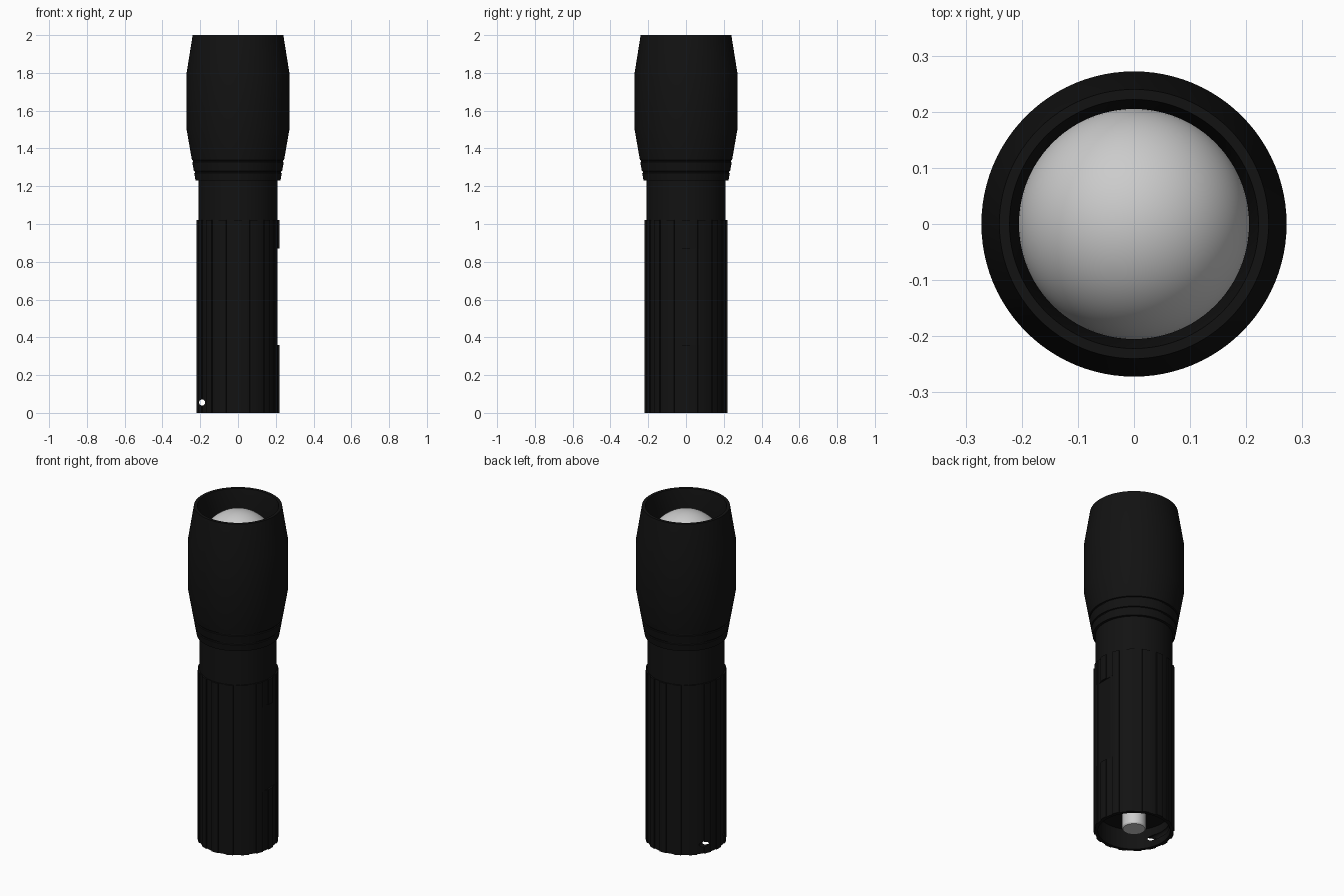
import bpy, bmesh
from math import sin, cos, pi

if "Cube" in bpy.data.objects:
    bpy.data.objects.remove(bpy.data.objects["Cube"])

black = bpy.data.materials.new("black_metal")
black.diffuse_color = (0.006, 0.006, 0.006, 1)
black.use_nodes = True
black.node_tree.nodes["Principled BSDF"].inputs["Base Color"].default_value = black.diffuse_color


def finish(name, bm, mat=None, angle=25):
    bmesh.ops.remove_doubles(bm, verts=bm.verts, dist=1e-5)
    bmesh.ops.recalc_face_normals(bm, faces=bm.faces)
    me = bpy.data.meshes.new(name)
    bm.to_mesh(me)
    bm.free()
    ob = bpy.data.objects.new(name, me)
    bpy.context.collection.objects.link(ob)
    if mat:
        me.materials.append(mat)
    smooth(ob, angle)
    return ob


def smooth(ob, angle):
    bpy.ops.object.select_all(action='DESELECT')
    ob.select_set(True)
    bpy.context.view_layer.objects.active = ob
    bpy.ops.object.shade_smooth_by_angle(angle=angle * pi / 180)


def lathe(name, profile, mat=None, closed=False, n=96):
    """Spin (radius, z) points around the z axis."""
    bm = bmesh.new()
    vs = [bm.verts.new((r, 0, z)) for r, z in profile]
    pairs = list(zip(vs, vs[1:])) + ([(vs[-1], vs[0])] if closed else [])
    es = [bm.edges.new(p) for p in pairs]
    bmesh.ops.spin(bm, geom=vs + es, cent=(0, 0, 0), axis=(0, 0, 1),
                   angle=2 * pi, steps=n, use_merge=True)
    return finish(name, bm, mat)


def cut(ob, cutter):
    m = ob.modifiers.new("cut", 'BOOLEAN')
    m.operation = 'DIFFERENCE'
    m.solver = 'EXACT'
    m.object = cutter
    cutter.hide_render = True
    bpy.context.view_layer.objects.active = ob
    bpy.ops.object.modifier_apply(modifier=m.name)
    bpy.data.objects.remove(cutter)


# Head: flared bezel with two thin grooves and an open front
def taper(z):
    return 0.225 + (z - 1.23) / 0.27 * 0.047


head = [(0.2, 1.23), (0.225, 1.23)]
for z in (1.275, 1.333):
    head += [(taper(z - .005), z - .005), (taper(z) - .006, z - .003),
             (taper(z) - .006, z + .003), (taper(z + .005), z + .005)]
head += [(0.272, 1.5), (0.272, 1.8), (0.24, 2.0), (0.222, 2.0),
         (0.205, 1.9), (0.205, 1.75), (0.2, 1.75)]
lathe("head", head, black, closed=True)

# Domed lens
lathe("lens", [(0, 1.74), (0.206, 1.74)] +
      [(0.206 * cos(a * pi / 40), 1.76 + 0.206 * sin(a * pi / 40)) for a in range(21)])

# Neck between barrel and head
lathe("neck", [(0, 1.0), (0.21, 1.0), (0.21, 1.26), (0, 1.26)], black)

# Barrel: shallow lengthwise grooves around a round section
bm = bmesh.new()
ribs, per = 16, 8
ring = []
for i in range(ribs):
    for j in range(per + 1):
        groove = j > per // 2
        for r in ([0.22, 0.214] if j == per // 2 else [0.214, 0.22] if j == per
                  else [0.214 if groove else 0.22]):
            if j == 0:
                continue
            a = (i + (j - per / 4) / per) * 2 * pi / ribs
            ring.append(bm.verts.new((r * cos(a), r * sin(a), 0)))
base = bm.faces.new(ring)
ext = bmesh.ops.extrude_face_region(bm, geom=[base])
bmesh.ops.translate(bm, vec=(0, 0, 1.02),
                    verts=[v for v in ext["geom"] if isinstance(v, bmesh.types.BMVert)])
barrel = finish("barrel", bm, black)

# Tail recess, flat label panel and lanyard hole
bpy.ops.mesh.primitive_cylinder_add(vertices=64, radius=0.197, depth=0.24, location=(0, 0, 0))
cut(barrel, bpy.context.object)
bpy.ops.mesh.primitive_cube_add(size=1, location=(0.308, 0, 0.615))
bpy.context.object.scale = (0.2, 0.4, 0.51)
cut(barrel, bpy.context.object)
bpy.ops.mesh.primitive_cylinder_add(vertices=24, radius=0.016, depth=0.6,
                                    location=(-0.19, 0, 0.055), rotation=(pi / 2, 0, 0))
cut(barrel, bpy.context.object)
smooth(barrel, 25)

# Tail switch button
lathe("tail_button", [(0, 0.13), (0.065, 0.13), (0.065, 0.02), (0.06, 0.012), (0, 0.012)])
